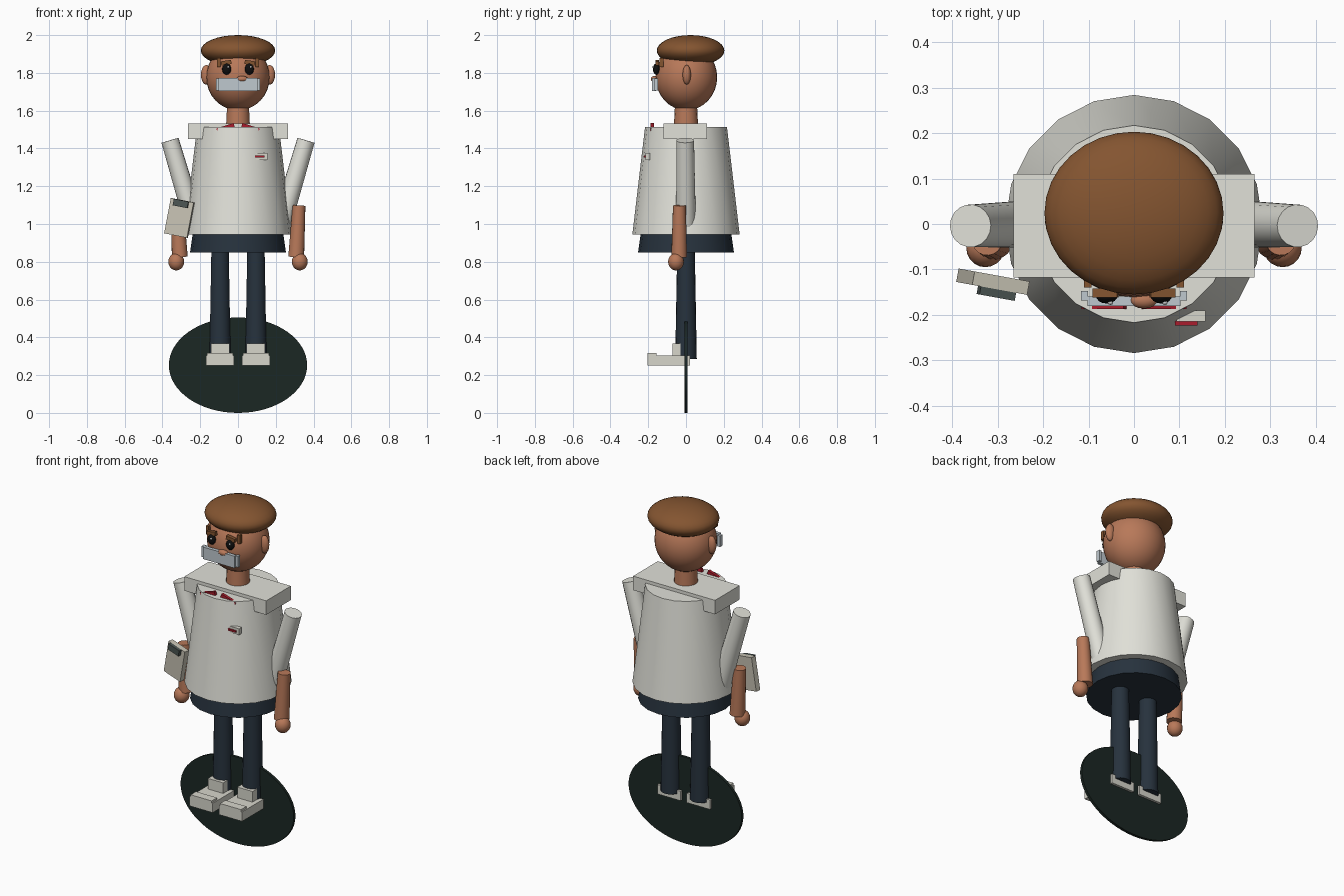
import bpy, math
from mathutils import Vector

if "Cube" in bpy.data.objects:
    bpy.data.objects.remove(bpy.data.objects["Cube"])


def material(name, r, g, b):
    m = bpy.data.materials.new(name)
    m.diffuse_color = (r, g, b, 1)
    m.use_nodes = True
    m.node_tree.nodes["Principled BSDF"].inputs["Base Color"].default_value = m.diffuse_color
    return m


SKIN = material("skin", 0.48, 0.19, 0.10)
HAIR = material("cap_brown", 0.23, 0.09, 0.03)
COAT = material("coat_white", 0.75, 0.75, 0.69)
PALE = material("shoe_white", 0.68, 0.67, 0.60)
NAVY = material("trouser_navy", 0.02, 0.032, 0.047)
DARK = material("base_dark", 0.011, 0.02, 0.017)
BLACK = material("eye_black", 0.005, 0.005, 0.005)
WHITE = material("eye_glint", 0.9, 0.9, 0.9)
RED = material("accent_red", 0.40, 0.012, 0.025)
BOARD = material("board_beige", 0.58, 0.55, 0.46)
METAL = material("clip_grey", 0.07, 0.09, 0.085)
MASK = material("plate_grey", 0.52, 0.58, 0.62)


def finish(name, mat, smooth=True):
    ob = bpy.context.object
    ob.name = name
    ob.data.materials.append(mat)
    if smooth:
        bpy.ops.object.transform_apply(location=False, rotation=False, scale=True)
        bpy.ops.object.shade_smooth_by_angle(angle=math.radians(40))
    return ob


def box(name, lo, hi, mat, rot=(0, 0, 0)):
    lo, hi = Vector(lo), Vector(hi)
    bpy.ops.mesh.primitive_cube_add(size=1, location=(lo + hi) / 2, rotation=rot)
    bpy.context.object.scale = hi - lo
    return finish(name, mat, False)


def ball(name, loc, radii, mat, seg=24, rings=12):
    bpy.ops.mesh.primitive_uv_sphere_add(segments=seg, ring_count=rings, radius=1, location=loc)
    bpy.context.object.scale = radii
    return finish(name, mat)


def tube(name, a, b, ra, rb, mat, sides=18):
    # tapered cylinder from point a to point b
    a, b = Vector(a), Vector(b)
    d = b - a
    bpy.ops.mesh.primitive_cone_add(vertices=sides, radius1=ra, radius2=rb,
                                    depth=d.length, location=(a + b) / 2)
    ob = bpy.context.object
    if d.xy.length > 1e-6:
        ob.rotation_euler = d.to_track_quat('Z', 'Y').to_euler()
    return finish(name, mat)


def mbox(name, s, x0, x1, y0, y1, z0, z1, mat, rot=0):
    # box mirrored to side s
    xs = sorted((s * x0, s * x1))
    return box(name, (xs[0], y0, z0), (xs[1], y1, z1), mat, (0, s * rot, 0))


# upright oval base disc
bpy.ops.mesh.primitive_cylinder_add(vertices=64, radius=1, depth=1, location=(0, 0, 0.2525),
                                    rotation=(math.pi / 2, 0, 0))
bpy.context.object.scale = (0.366, 0.2525, 0.016)
finish("base_disc", DARK)

# torso
tube("coat", (0, 0, 0.945), (0, 0, 1.513), 0.284, 0.217, COAT, 20)
tube("trouser_hips", (0, 0, 0.85), (0, 0, 1.05), 0.254, 0.225, NAVY, 20)
box("shoulder_yoke", (-0.265, -0.118, 1.45), (0.265, 0.11, 1.532), COAT)
tube("neck", (0, 0, 1.48), (0, 0, 1.64), 0.066, 0.058, SKIN)

# head and cap
ball("head", (0, 0.002, 1.777), (0.168, 0.163, 0.175), SKIN, 32, 16)
ball("cap", (0, 0.024, 1.918), (0.197, 0.179, 0.082), HAIR, 32, 16)
ball("nose", (0.022, -0.168, 1.768), (0.031, 0.018, 0.016), SKIN, 16, 8)

# mouth plate
box("mouth_plate", (-0.102, -0.18, 1.703), (0.102, -0.16, 1.773), MASK)

# mirrored parts
for s, side in ((-1, "left"), (1, "right")):
    ball(side + "_ear", (s * 0.168, 0.004, 1.79), (0.028, 0.022, 0.052), SKIN, 16, 10)
    ball(side + "_eye", (s * 0.06, -0.157, 1.82), (0.024, 0.018, 0.03), BLACK, 16, 10)
    ball(side + "_eye_glint", (s * 0.06 + 0.008, -0.173, 1.831), (0.006, 0.005, 0.006), WHITE, 8, 6)
    mbox(side + "_brow", s, 0.035, 0.09, -0.162, -0.142, 1.843, 1.865, HAIR, 0.15)
    mbox(side + "_sideburn", s, 0.093, 0.11, -0.14, -0.12, 1.83, 1.88, HAIR)
    mbox(side + "_plate_end", s, 0.101, 0.117, -0.168, -0.147, 1.706, 1.77, MASK)
    mbox(side + "_collar_trim", s, 0.016, 0.112, -0.187, -0.170, 1.485, 1.521, RED, 0.3)

    # arm
    tube(side + "_sleeve", (s * 0.225, 0, 0.985), (s * 0.36, -0.004, 1.443), 0.053, 0.047, COAT)
    tube(side + "_forearm", (s * 0.308, -0.036, 0.825), (s * 0.323, -0.035, 1.098), 0.042, 0.034, SKIN)
    ball(side + "_hand", (s * 0.327, -0.053, 0.80), (0.042, 0.042, 0.046), SKIN, 20, 10)

    # leg and shoe
    tube(side + "_leg", (s * 0.095, 0, 0.285), (s * 0.095, 0, 0.90), 0.057, 0.046, NAVY)
    mbox(side + "_shoe", s, 0.02, 0.17, -0.205, 0.022, 0.25, 0.305, PALE)
    mbox(side + "_toe_cap", s, 0.027, 0.163, -0.205, -0.155, 0.29, 0.317, PALE)
    mbox(side + "_shoe_tongue", s, 0.046, 0.144, -0.072, -0.03, 0.29, 0.367, PALE)

# chest badge
box("badge", (0.094, -0.214, 1.34), (0.157, -0.19, 1.376), PALE)
box("badge_stripe", (0.09, -0.223, 1.352), (0.14, -0.212, 1.362), RED)

# clipboard, tilted as one unit
board = box("clipboard", (-0.373, -0.142, 0.937), (-0.248, -0.112, 1.127), BOARD)
clip = box("clipboard_clip", (-0.353, -0.160, 1.092), (-0.273, -0.140, 1.127), METAL)
pivot = Vector((-0.31, -0.127, 1.032))
for ob in (board, clip):
    ob.rotation_euler = (0, 0.19, -0.18)
    ob.location = pivot + ob.rotation_euler.to_matrix() @ (ob.location - pivot)
